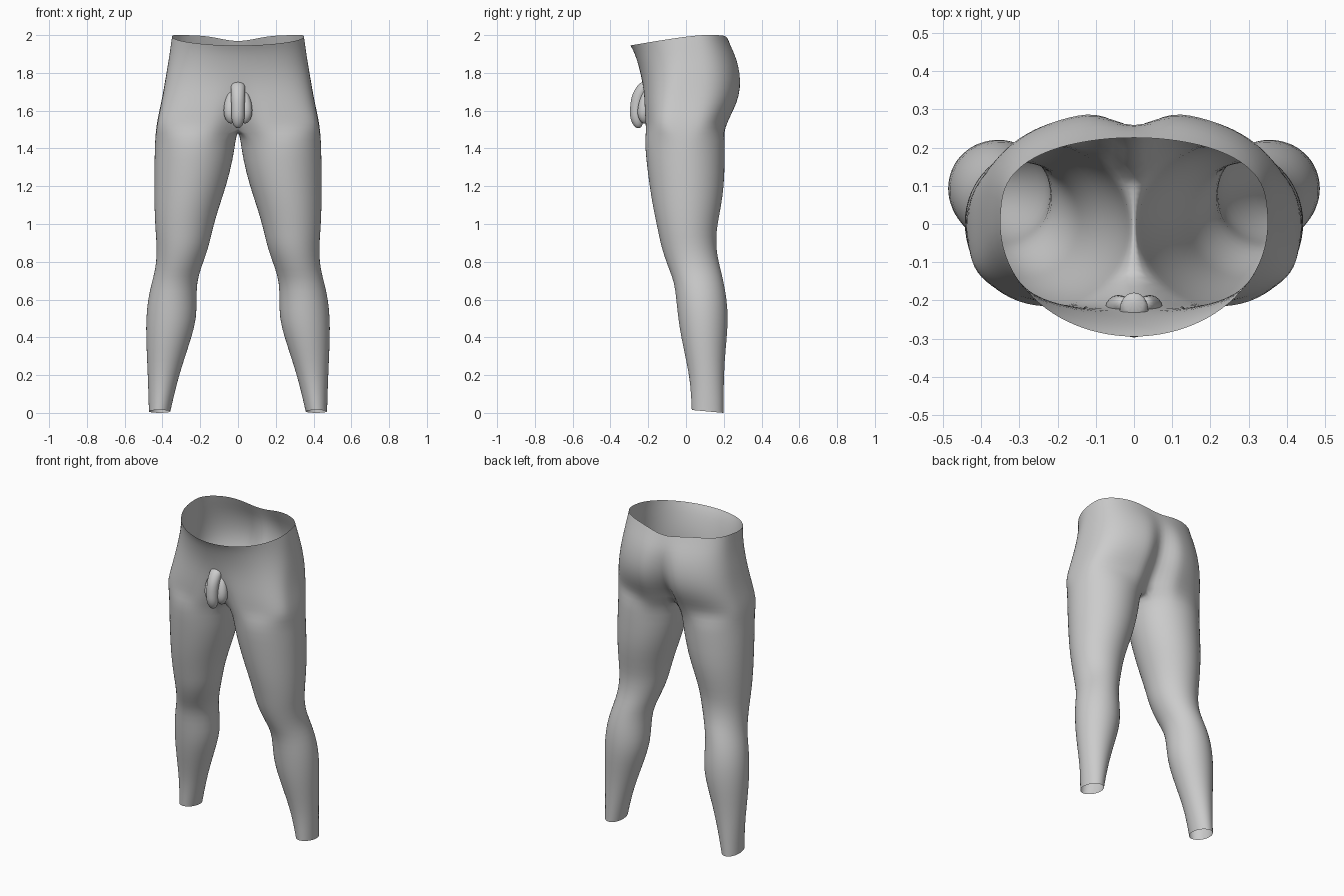
import bpy, bmesh, math
from mathutils import Vector

if "Cube" in bpy.data.objects:
    bpy.data.objects.remove(bpy.data.objects["Cube"])

skin = bpy.data.materials.new("neutral grey")
skin.diffuse_color = (0.6, 0.6, 0.6, 1)
skin.use_nodes = True
skin.node_tree.nodes["Principled BSDF"].inputs["Base Color"].default_value = skin.diffuse_color

OUT, INN = 24, 8          # segments round the outer side / the inner thigh
SPAN = math.radians(140)  # outer side covers -140..140 degrees of a leg ring

# z, half width, front y, back y, front groove, back groove, front squareness
PELVIS = [
    (2.00, .350, -.295, .226, .000, .000, 1.0),
    (1.95, .357, -.277, .246, .000, .006, 1.0),
    (1.88, .366, -.258, .278, .000, .022, .95),
    (1.80, .380, -.240, .298, .000, .045, .85),
    (1.72, .393, -.230, .302, .005, .065, .70),
    (1.64, .408, -.228, .282, .020, .085, .58),
    (1.57, .424, -.225, .245, .050, .105, .50),
    (1.51, .434, -.222, .218, .090, .110, .46),
]
# z, inner x, outer x, front y, back y
LEG = [
    (1.45, .012, .440, -.220, .208), (1.35, .024, .443, -.213, .206),
    (1.20, .062, .444, -.194, .203), (1.08, .104, .443, -.174, .184),
    (0.97, .135, .438, -.150, .162), (0.90, .150, .432, -.136, .160),
    (0.83, .172, .431, -.116, .166), (0.76, .198, .438, -.090, .184),
    (0.69, .218, .457, -.062, .200), (0.60, .219, .478, -.052, .217),
    (0.50, .219, .487, -.042, .223), (0.40, .246, .487, -.026, .217),
    (0.28, .286, .482, .000, .205), (0.15, .325, .476, .024, .200),
    (0.00, .358, .472, .030, .198),
]


def pelvis_ring(z, w, yf, yb, gf, gb, sq):
    """Half ring from front midline round the side to back midline."""
    pts = []
    for i in range(OUT + 1):
        t = math.pi * i / OUT
        c = math.cos(t)
        x = w * math.sin(t) if 0 < i < OUT else 0.0
        if c > 0:
            y = yf * c ** sq + gf * math.exp(-(x / .07) ** 2)
        else:
            y = yb * abs(c) ** .65 - gb * math.exp(-(x / .06) ** 2)
        # sloping waist line that fades out below
        k = max(0, (z - 1.7) / .3) ** 2
        drop = .055 * (max(0, .08 - y) / .375) ** 1.2
        if c < 0:
            drop += .032 * math.exp(-(x / .13) ** 2)
        pts.append(Vector((x, y, z - k * drop)))
    return pts


def leg_ring(z, xi, xo, yf, yb):
    """Closed oval ring, starting at the front inner corner."""
    pts = []
    for i in range(OUT + INN):
        if i <= OUT:
            a = -SPAN + 2 * SPAN * i / OUT
        else:
            a = SPAN + (2 * math.pi - 2 * SPAN) * (i - OUT) / INN
        x = (xi + xo) / 2 + (xo - xi) / 2 * math.cos(a)
        y = (yf + yb) / 2 + (yb - yf) / 2 * math.sin(a)
        tilt = max(0, 1 - z / .3) * (.2 - y) * .09
        pts.append(Vector((x, y, z + tilt)))
    return pts


# Hips and legs: one open shell, mirrored
bm = bmesh.new()
hips = [[bm.verts.new(p) for p in pelvis_ring(*r)] for r in PELVIS]
for a, b in zip(hips, hips[1:]):
    for i in range(OUT):
        bm.faces.new((a[i], b[i], b[i + 1], a[i + 1]))

# Crotch line along the midline closes the last hip ring into a leg ring
last = hips[-1]
f, k = last[0].co, last[-1].co
saddle = []
for j in range(1, INN):
    p = k.lerp(f, j / INN)
    p.z -= .015 * math.sin(math.pi * j / INN)
    saddle.append(bm.verts.new(p))
rings = [last + saddle]
rings += [[bm.verts.new(p) for p in leg_ring(*r)] for r in LEG]
for a, b in zip(rings, rings[1:]):
    n = len(a)
    for i in range(n):
        j = (i + 1) % n
        bm.faces.new((a[i], b[i], b[j], a[j]))
bmesh.ops.recalc_face_normals(bm, faces=bm.faces)
# the outside of the thigh must face +x
side = max(bm.faces, key=lambda q: q.calc_center_median().x)
if side.normal.x < 0:
    bmesh.ops.reverse_faces(bm, faces=bm.faces)
for q in bm.faces:
    q.smooth = True
me = bpy.data.meshes.new("hips_and_legs")
bm.to_mesh(me)
bm.free()
me.materials.append(skin)
body = bpy.data.objects.new("hips_and_legs", me)
bpy.context.collection.objects.link(body)
mir = body.modifiers.new("mirror", 'MIRROR')
mir.use_clip = True
mir.merge_threshold = .0005
sub = body.modifiers.new("smooth", 'SUBSURF')
sub.levels = sub.render_levels = 1


def tube(name, path):
    """Round closed form through (x, y, z, radius) stations."""
    b = bmesh.new()
    loops = [[b.verts.new((x + r * math.cos(2 * math.pi * i / 12),
                           y + r * math.sin(2 * math.pi * i / 12), z))
              for i in range(12)] for x, y, z, r in path]
    for p, q in zip(loops, loops[1:]):
        for i in range(12):
            j = (i + 1) % 12
            b.faces.new((p[i], q[i], q[j], p[j]))
    b.faces.new(loops[0])
    b.faces.new(loops[-1])
    bmesh.ops.recalc_face_normals(b, faces=b.faces)
    for q in b.faces:
        q.smooth = True
    m = bpy.data.meshes.new(name)
    b.to_mesh(m)
    b.free()
    m.materials.append(skin)
    o = bpy.data.objects.new(name, m)
    bpy.context.collection.objects.link(o)
    s = o.modifiers.new("smooth", 'SUBSURF')
    s.levels = s.render_levels = 1


# Male anatomy: central part and a rounded part on each side
tube("anatomy_centre", [
    (0, -.205, 1.755, .030), (0, -.218, 1.735, .040), (0, -.240, 1.70, .040),
    (0, -.256, 1.66, .038), (0, -.262, 1.61, .036), (0, -.262, 1.575, .037),
    (0, -.258, 1.545, .034), (0, -.254, 1.52, .024), (0, -.252, 1.507, .010)])
for s, name in ((-1, "left"), (1, "right")):
    tube("anatomy_" + name, [
        (s * .030, -.205, 1.71, .014), (s * .036, -.212, 1.68, .026),
        (s * .040, -.218, 1.64, .034), (s * .041, -.222, 1.60, .038),
        (s * .040, -.222, 1.565, .034), (s * .038, -.220, 1.54, .020),
        (s * .037, -.220, 1.532, .008)])
